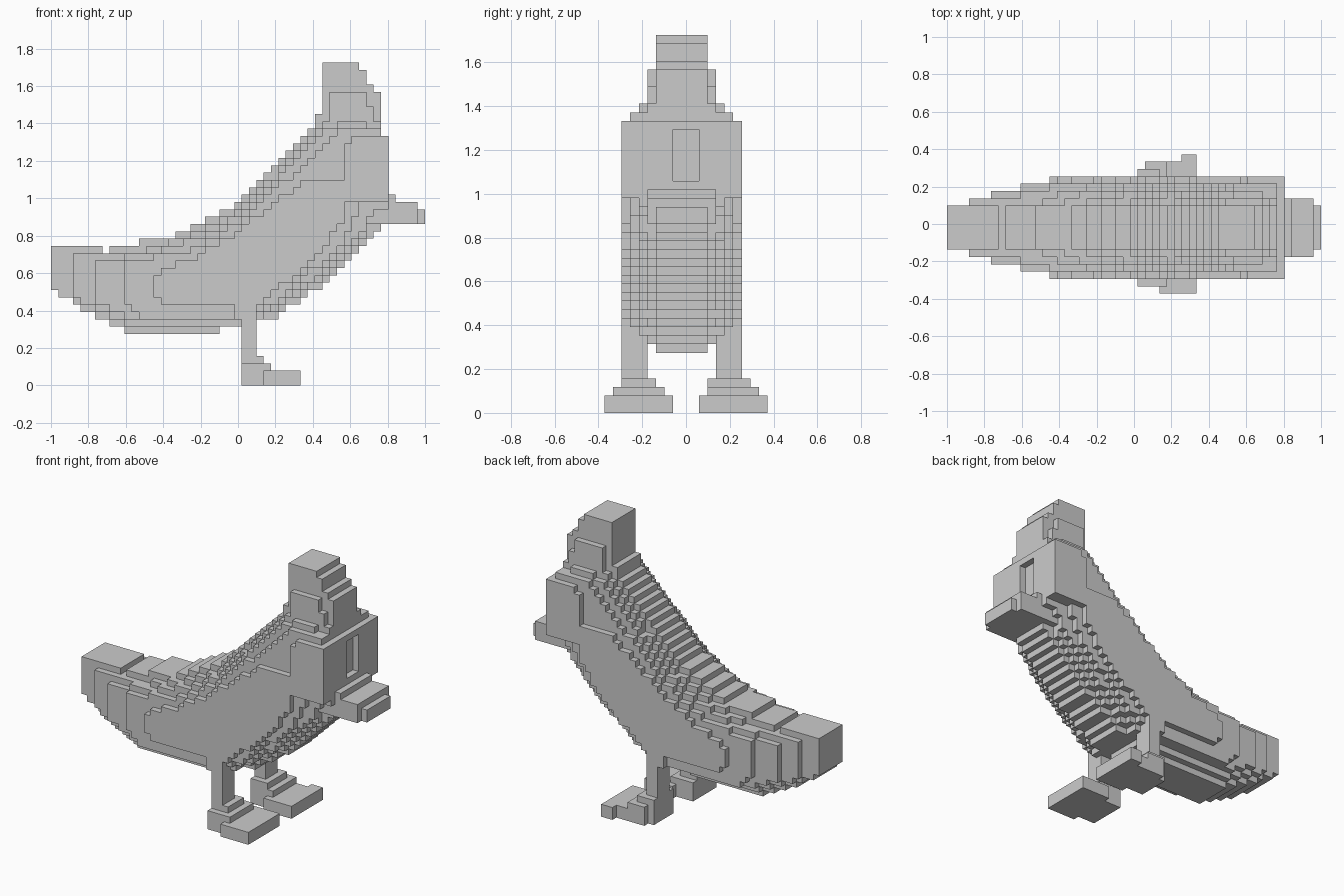
import bpy, bmesh

V = 2 / 51                      # one block; grid is 51 x 19 x 44 blocks


def inside(x, z, poly):
    hit = False
    for (x1, z1), (x2, z2) in zip(poly, poly[1:] + poly[:1]):
        if (z1 > z) != (z2 > z) and x < x1 + (z - z1) * (x2 - x1) / (z2 - z1):
            hit = not hit
    return hit


def box(x0, x1, y0, y1, z0, z1):
    """Grid blocks filling a box given in world units."""
    r = lambda a, b, o: range(round(a / V + o), round(b / V + o))
    return {(i, j, k) for i in r(x0, x1, 25.5) for j in r(y0, y1, 9.5)
            for k in r(z0, z1, 0)}


# Side profiles of the body, from the middle slab outwards
core = [(-1, .51), (-.88, .44), (-.76, .365), (-.58, .285), (-.1, .275), (-.1, .315),
        (.02, .33), (.16, .35), (.3, .43), (.44, .53), (.6, .66), (.72, .82), (.8, .87),
        (.8, 1.33), (.765, 1.33), (.765, 1.53), (.69, 1.62), (.65, 1.73), (.45, 1.73),
        (.45, 1.46), (.3, 1.28), (.18, 1.14), (0, .98), (-.2, .86), (-.33, .8),
        (-.52, .765), (-.69, .745), (-.71, .71), (-.73, .745), (-.96, .745), (-1, .71)]
second = [(-.88, .48), (-.76, .4), (-.57, .32), (-.02, .32), (.12, .36), (.3, .47),
          (.44, .57), (.6, .7), (.72, .87), (.8, .91), (.8, 1.33), (.765, 1.33), (.72, 1.49),
          (.65, 1.57), (.49, 1.57), (.47, 1.42), (.3, 1.23), (.18, 1.1), (0, .94),
          (-.2, .82), (-.52, .72), (-.88, .7)]
third = [(-.76, .44), (-.57, .345), (.12, .355), (.3, .49), (.44, .6), (.6, .74), (.72, .91),
         (.8, .95), (.8, 1.33), (.73, 1.37), (.65, 1.41), (.53, 1.41), (.3, 1.2),
         (.18, 1.06), (0, .91), (-.2, .79), (-.5, .7), (-.76, .67)]
fourth = [(-.61, .48), (-.52, .355), (.1, .37), (.3, .53), (.44, .65), (.58, .79), (.66, .96),
          (.8, .98), (.8, 1.33), (.73, 1.37), (.55, 1.37), (.45, 1.28), (.3, 1.14),
          (.1, .95), (-.1, .8), (-.3, .71), (-.61, .655)]
flank = [(-.45, .48), (-.38, .435), (-.02, .435), (-.02, .35), (.1, .35), (.1, .43), (.26, .55),
         (.45, .74), (.57, .88), (.58, .985), (.8, .985), (.8, 1.33), (.62, 1.33), (.57, 1.26),
         (.57, 1.1), (.37, 1.1), (.2, .98), (0, .82), (-.2, .7), (-.45, .6)]
slabs = [core, core, core, second, third, fourth, flank]

body = set()
for n, poly in enumerate(slabs):
    for i in range(51):
        for k in range(44):
            if inside((i - 25) * V, (k + .5) * V, poly):
                body |= {(i, 9 + n, k), (i, 8 - n, k)}
# Groove between the cheeks
body -= box(.765, .805, -.06, .06, 1.06, 1.3)

# Beak
beak = (box(.725, .96, -.176, .137, .865, .98) | box(.725, .84, -.176, .137, .98, 1.02)
        | box(.96, 1, -.137, .098, .865, .945)) - body

# Legs and feet
right_leg = box(.02, .1, -.294, -.176, .157, .43) - body
left_leg = box(.02, .1, .137, .255, .157, .43) - body
right_foot = (box(.137, .333, -.373, -.06, 0, .08) | box(.02, .137, -.333, -.1, 0, .08)
              | box(.02, .176, -.333, -.1, .08, .118) | box(.02, .137, -.294, -.137, .118, .157))
left_foot = (box(.255, .333, .06, .373, 0, .08) | box(.137, .255, .06, .333, 0, .08)
             | box(.06, .137, .1, .333, 0, .08) | box(.02, .06, .1, .294, 0, .08)
             | box(.06, .176, .1, .333, .08, .118) | box(.02, .06, .1, .294, .08, .118)
             | box(.02, .137, .1, .294, .118, .157))

parts = {"body": body, "beak": beak, "right_leg": right_leg, "left_leg": left_leg,
         "right_foot": right_foot, "left_foot": left_foot}
solid = set().union(*parts.values())


def build(name, cells):
    """Skin the blocks, leaving out faces hidden between blocks."""
    bm = bmesh.new()
    verts = {}

    def vert(p):
        if p not in verts:
            verts[p] = bm.verts.new(((p[0] - 25.5) * V, (p[1] - 9.5) * V, p[2] * V))
        return verts[p]

    for c in sorted(cells):
        for a in range(3):
            for s in (0, 1):
                near = list(c)
                near[a] += 2 * s - 1
                if tuple(near) in solid:
                    continue
                ring = []
                for u, w in ((0, 0), (1, 0), (1, 1), (0, 1)):
                    p = list(c)
                    p[a] += s
                    p[(a + 1) % 3] += u
                    p[(a + 2) % 3] += w
                    ring.append(vert(tuple(p)))
                bm.faces.new(ring if s else ring[::-1])
    mesh = bpy.data.meshes.new(name)
    bm.to_mesh(mesh)
    bm.free()
    bpy.context.collection.objects.link(bpy.data.objects.new(name, mesh))


for name, cells in parts.items():
    build(name, cells)
